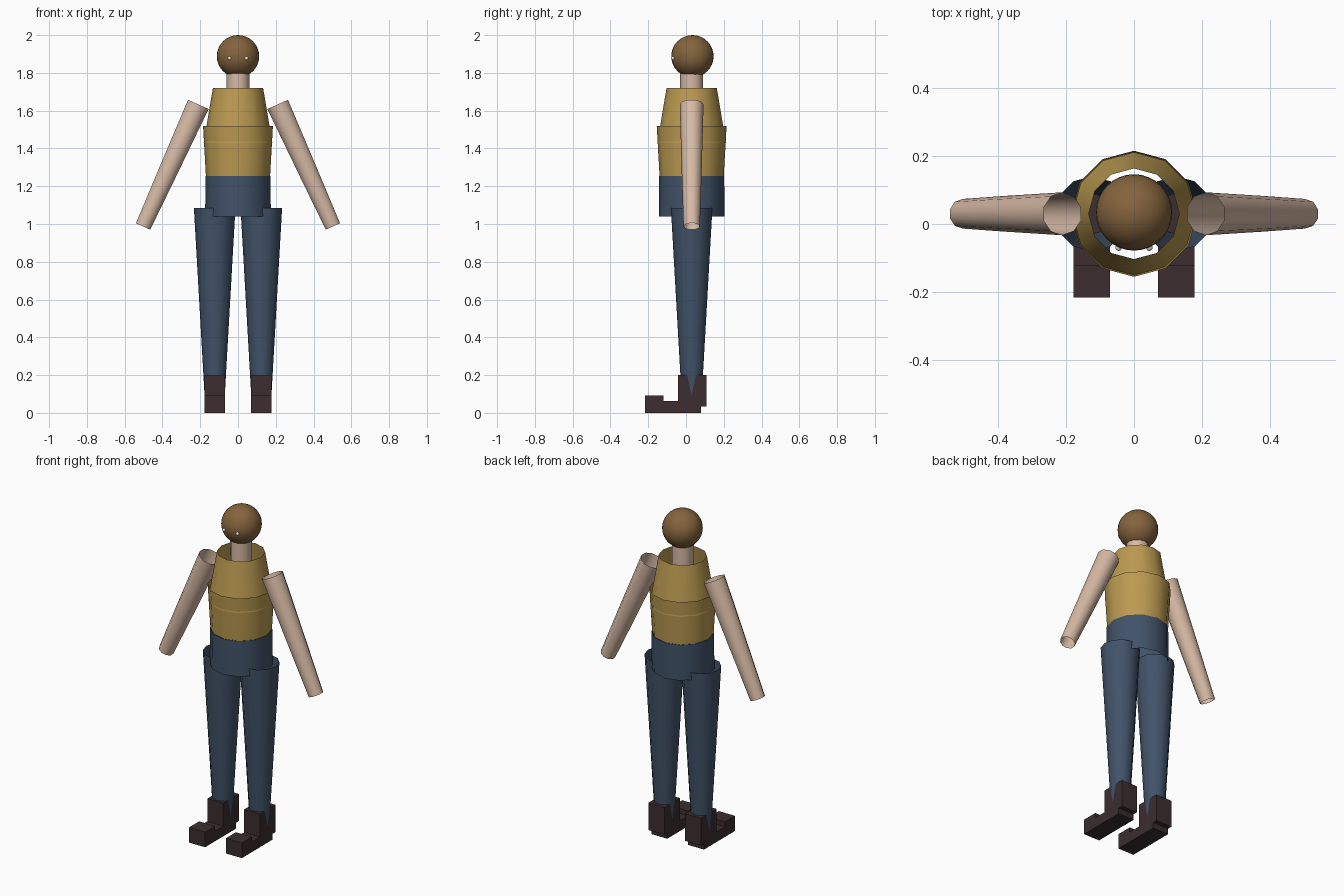
import bpy, bmesh, math
from mathutils import Vector

if "Cube" in bpy.data.objects:
    bpy.data.objects.remove(bpy.data.objects["Cube"])

YC = 0.03  # depth of the body axis


def material(name, rgb):
    m = bpy.data.materials.new(name)
    m.diffuse_color = (*rgb, 1)
    m.use_nodes = True
    m.node_tree.nodes["Principled BSDF"].inputs["Base Color"].default_value = m.diffuse_color
    return m


BROWN = material("brown", (0.23, 0.125, 0.046))
GOLD = material("gold", (0.50, 0.325, 0.083))
SKIN = material("skin", (0.68, 0.49, 0.38))
BLUE = material("denim_blue", (0.053, 0.085, 0.14))
DARK = material("dark_leather", (0.045, 0.027, 0.029))
WHITE = material("white", (0.8, 0.8, 0.78))


def finish(bm, name, mat, smooth=True):
    me = bpy.data.meshes.new(name)
    bm.to_mesh(me)
    bm.free()
    ob = bpy.data.objects.new(name, me)
    bpy.context.collection.objects.link(ob)
    me.materials.append(mat)
    if smooth:
        bpy.ops.object.select_all(action='DESELECT')
        ob.select_set(True)
        bpy.context.view_layer.objects.active = ob
        bpy.ops.object.shade_smooth_by_angle(angle=math.radians(50))
    return ob


def tube(name, mat, start, r1, end, r2, sides=12):
    """Open tapered tube running down from start to end."""
    a, b = Vector(start), Vector(end)
    q = (a - b).to_track_quat('Z', 'Y')
    bm = bmesh.new()
    rings = []
    for c, r in ((a, r1), (b, r2)):
        rings.append([bm.verts.new(c + q @ Vector((
            r * math.cos(math.tau * i / sides),
            r * math.sin(math.tau * i / sides), 0))) for i in range(sides)])
    top, low = rings
    for i in range(sides):
        j = (i + 1) % sides
        bm.faces.new((low[i], low[j], top[j], top[i]))
    return finish(bm, name, mat)


def ball(name, mat, centre, r, u=32, v=16):
    bm = bmesh.new()
    bmesh.ops.create_uvsphere(bm, u_segments=u, v_segments=v, radius=r)
    bmesh.ops.translate(bm, verts=bm.verts, vec=centre)
    return finish(bm, name, mat)


def box(name, mat, x, y, z):
    bm = bmesh.new()
    bmesh.ops.create_cube(bm, size=1)
    for v in bm.verts:
        v.co = [lo + (c + 0.5) * (hi - lo)
                for c, (lo, hi) in zip(v.co, (x, y, z))]
    return finish(bm, name, mat, smooth=False)


# Torso: chest cone emerges through the waist tube as a thin band
tube("chest", GOLD, (0, YC, 1.72), 0.133, (0, YC, 1.43), 0.1815)
tube("waist", GOLD, (0, YC, 1.52), 0.185, (0, YC, 1.255), 0.170)
tube("hips", BLUE, (0, YC, 1.255), 0.172, (0, YC, 1.04), 0.174)

# Head
tube("neck", SKIN, (0, YC, 1.80), 0.061, (0, YC, 1.67), 0.061)
ball("head", BROWN, (0, 0.034, 1.888), 0.112)

for s, side in ((-1, "left"), (1, "right")):
    ball(side + "_eye", WHITE, (s * 0.045, -0.069, 1.877), 0.01, 12, 8)

    # Arms
    shoulder = Vector((s * 0.21, YC, 1.633))
    hand = Vector((s * 0.5025, YC, 0.987))
    elbow = shoulder.lerp(hand, 0.6)
    tube(side + "_upper_arm", SKIN, shoulder, 0.063, elbow, 0.052, 10)
    tube(side + "_forearm", SKIN, elbow, 0.052, hand, 0.0435, 10)

    # Legs
    tube(side + "_leg", BLUE, (s * 0.1235, YC, 1.085), 0.110,
         (s * 0.1235, YC, 0.03), 0.050)

    # Boots
    bx = (s * 0.1235 - 0.0535, s * 0.1235 + 0.0535)
    box(side + "_boot_shaft", DARK, bx, (-0.042, 0.108), (0.035, 0.20))
    box(side + "_boot_sole", DARK, bx, (-0.20, 0.08), (0, 0.062))
    box(side + "_boot_toe", DARK, bx, (-0.216, -0.12), (0, 0.092))
